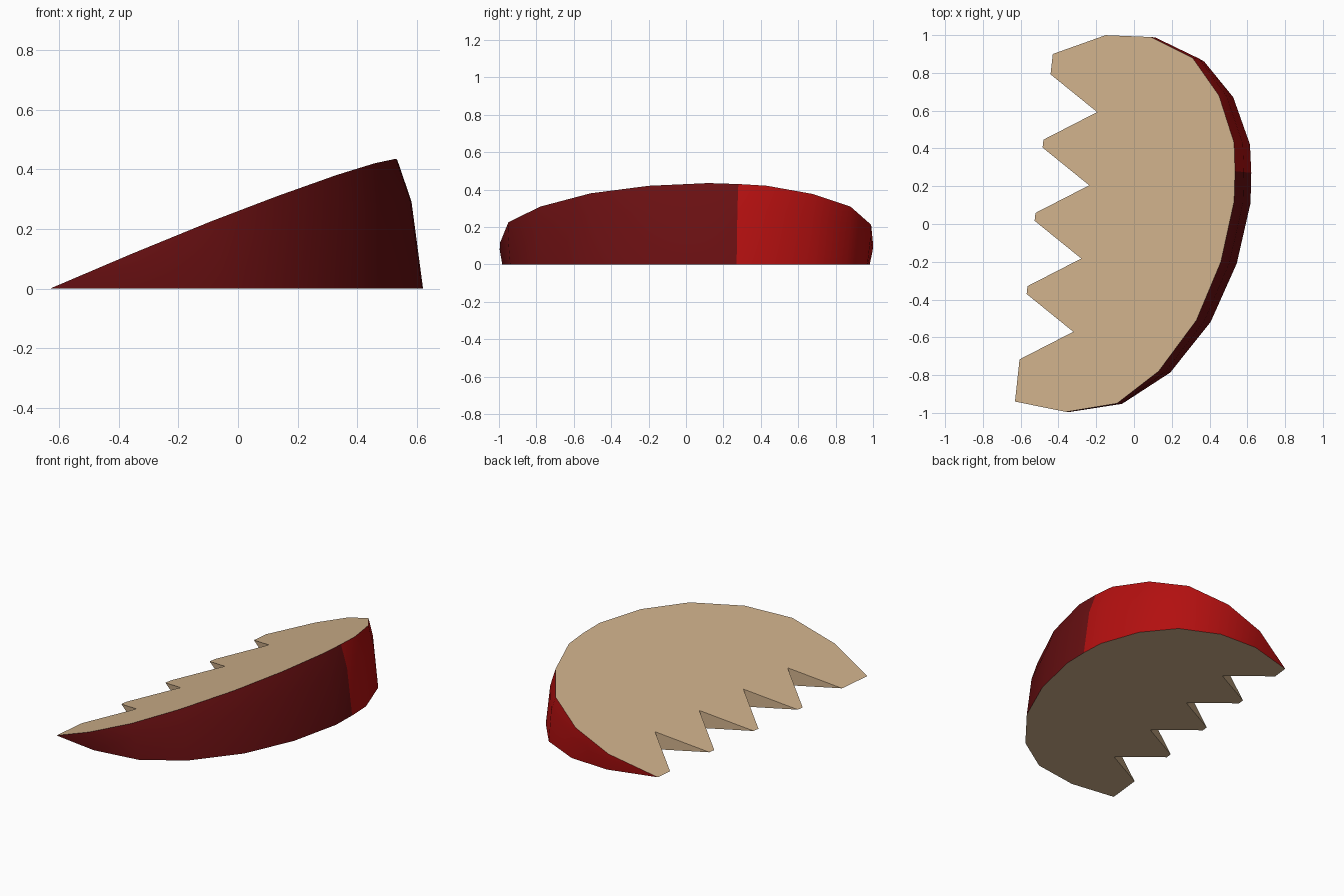
import bpy, bmesh, math
from mathutils import Vector

if "Cube" in bpy.data.objects:
    bpy.data.objects.remove(bpy.data.objects["Cube"])

# Materials
def material(name, color):
    m = bpy.data.materials.new(name)
    m.diffuse_color = (*color, 1)
    m.use_nodes = True
    m.node_tree.nodes["Principled BSDF"].inputs["Base Color"].default_value = m.diffuse_color
    return m

MATS = [material("flesh", (0.63, 0.44, 0.26)),
        material("red_peel", (0.45, 0.005, 0.005)),
        material("dark_red_peel", (0.145, 0.005, 0.006))]

# The wedge is swept about a hinge line lying on the ground
U = Vector((0.994, -0.108))      # across the hinge
T = Vector((0.108, 0.994))       # along the hinge
S0 = -0.525                      # hinge offset
ANGLE = math.atan(0.419)         # wedge opening

# Rounded outline of the upper cut face, as seen from above
ARC = [(-.43, .90), (-.15, 1.0), (.09, .99), (.31, .88), (.45, .68), (.53, .43),
       (.535, .28), (.53, .12), (.46, -.20), (.33, -.51), (.13, -.78),
       (-.09, -.95), (-.36, -.995), (-.63, -.94)]
SPLIT = 6                        # outline point where the peel colour changes

def swept(p, angle):
    """Place an outline point of the cut face at a given sweep angle."""
    p = Vector(p)
    r, t = (p.dot(U) - S0) / math.cos(ANGLE), p.dot(T)
    q = U * (S0 + r * math.cos(angle)) + T * t
    if angle == 0 and abs(q.y) > .8:
        q.y *= .985
    return (q.x, q.y, r * math.sin(angle))

bm = bmesh.new()

def face(verts, mat):
    unique = list(dict.fromkeys(verts))
    if len(unique) > 2:
        bm.faces.new(unique).material_index = mat

# Peel rings; the two end points sit on the hinge and are shared
rings = []
for i, p in enumerate(ARC):
    if i in (0, len(ARC) - 1):
        v = bm.verts.new((*p, 0))
        rings.append([v, v, v])
    else:
        rings.append([bm.verts.new(swept(p, a)) for a in (ANGLE, ANGLE * .67, 0)])
for i in range(len(rings) - 1):
    a, b = rings[i], rings[i + 1]
    for k in range(2):
        face([a[k], a[k + 1], b[k + 1], b[k]], 1 if i < SPLIT else 2)

# Bite marks: flat tips on the hinge, upright notches between them
def tip(t):
    p = U * S0 + T * t
    v = bm.verts.new((p.x, p.y, 0))
    return v, v

def valley(t):
    p = U * (S0 + .267) + T * t
    return bm.verts.new((p.x, p.y, .267 * math.tan(ANGLE))), bm.verts.new((p.x, p.y, 0))

bite = []
for i in range(4):
    o = .39 * i
    bite += [tip(-.778 + o), valley(-.602 + o), tip(-.430 + o)]
for a, b in zip(bite, bite[1:]):
    face([a[0], b[0], b[1], a[1]], 0)

# Upper and lower cut faces
face([r[0] for r in rings] + [b[0] for b in bite], 0)
face([r[2] for r in reversed(rings)] + [b[1] for b in reversed(bite)], 0)

bmesh.ops.recalc_face_normals(bm, faces=bm.faces)
mesh = bpy.data.meshes.new("fruit_slice")
bm.to_mesh(mesh)
bm.free()
for m in MATS:
    mesh.materials.append(m)
obj = bpy.data.objects.new("fruit_slice", mesh)
bpy.context.collection.objects.link(obj)
bpy.context.view_layer.objects.active = obj
obj.select_set(True)
bpy.ops.object.shade_smooth_by_angle(angle=math.radians(35))
